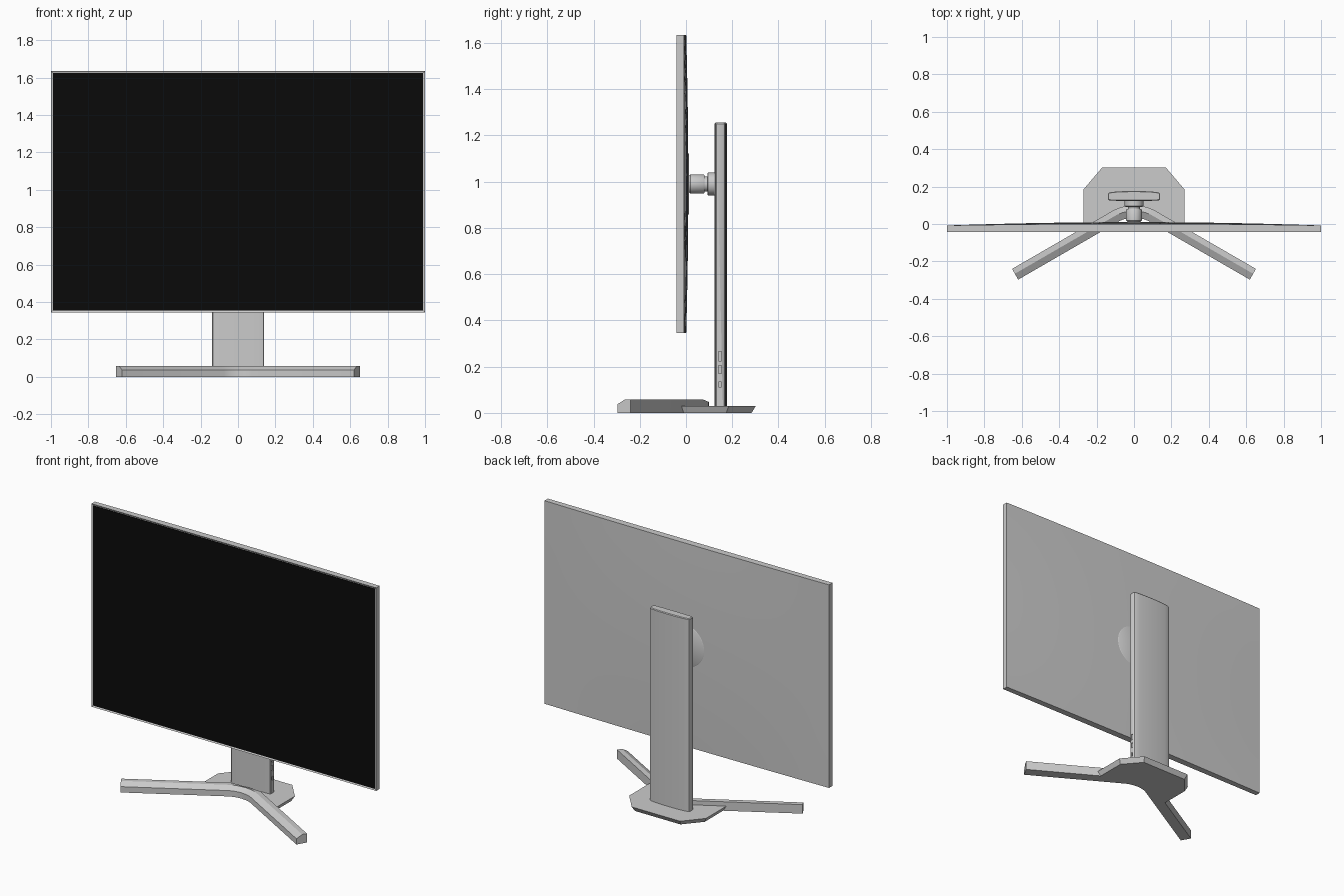
import bpy, bmesh, math
from mathutils import Vector

if "Cube" in bpy.data.objects:
    bpy.data.objects.remove(bpy.data.objects["Cube"])


def finish(name, verts, faces, smooth=None):
    me = bpy.data.meshes.new(name)
    me.from_pydata(verts, [], faces)
    bm = bmesh.new()
    bm.from_mesh(me)
    bmesh.ops.recalc_face_normals(bm, faces=bm.faces)
    bm.to_mesh(me)
    bm.free()
    ob = bpy.data.objects.new(name, me)
    bpy.context.collection.objects.link(ob)
    if smooth:
        bpy.ops.object.select_all(action='DESELECT')
        ob.select_set(True)
        bpy.context.view_layer.objects.active = ob
        bpy.ops.object.shade_smooth_by_angle(angle=math.radians(smooth))
    return ob


def loft(name, rings, smooth=None):
    """Skin equal-length closed rings and cap both ends."""
    n = len(rings[0])
    verts = [v for r in rings for v in r]
    faces = [(i * n + j, i * n + (j + 1) % n, (i + 1) * n + (j + 1) % n, (i + 1) * n + j)
             for i in range(len(rings) - 1) for j in range(n)]
    faces += [tuple(range(n)), tuple(range(len(verts) - n, len(verts)))]
    return finish(name, verts, faces, smooth)


def box(name, x0, x1, y0, y1, z0, z1):
    return loft(name, [[(x0, y0, z), (x1, y0, z), (x1, y1, z), (x0, y1, z)] for z in (z0, z1)])


def lathe_y(name, profile, z, n=48):
    """Turned part about a y axis; profile is (radius, y)."""
    return loft(name, [[(r * math.cos(2 * math.pi * k / n), y, z + r * math.sin(2 * math.pi * k / n))
                        for k in range(n)] for r, y in profile], 35)


ZC, HX, HZ = 0.99, 1.0, 0.645

# panel frame with a shallow recess holding the black screen
frame = box("panel_frame", -HX, HX, -0.042, -0.012, ZC - HZ, ZC + HZ)
bm = bmesh.new()
bm.from_mesh(frame.data)
front = [f for f in bm.faces if f.normal.y < -0.9]
bmesh.ops.inset_region(bm, faces=front, thickness=0.01)
bmesh.ops.translate(bm, verts=front[0].verts, vec=(0, 0.004, 0))
bm.to_mesh(frame.data)
bm.free()
screen = box("screen", -HX + 0.01, HX - 0.01, -0.041, -0.037, ZC - HZ + 0.01, ZC + HZ - 0.01)
black = bpy.data.materials.new("black")
black.diffuse_color = (0.003, 0.003, 0.003, 1)
black.use_nodes = True
black.node_tree.nodes["Principled BSDF"].inputs["Base Color"].default_value = black.diffuse_color
screen.data.materials.append(black)

# gently domed back cover
NX, NZ = 24, 16
verts, faces = [], []
for i in range(NX + 1):
    for j in range(NZ + 1):
        u, v = 2 * i / NX - 1, 2 * j / NZ - 1
        y = -0.008 + (1 - u * u) * (0.009 + 0.009 * (1 - v * v))
        verts.append((u * HX, y, ZC + v * HZ))
m = NZ + 1
for i in range(NX):
    for j in range(NZ):
        faces.append((i * m + j, (i + 1) * m + j, (i + 1) * m + j + 1, i * m + j + 1))
# rim skirt joining the cover to the frame
rim = ([i * m for i in range(NX)] + [NX * m + j for j in range(NZ)] +
       [i * m + NZ for i in range(NX, 0, -1)] + [j for j in range(NZ, 0, -1)])
base = len(verts)
verts += [(verts[k][0], -0.012, verts[k][2]) for k in rim]
for a in range(len(rim)):
    b = (a + 1) % len(rim)
    faces.append((rim[a], rim[b], base + b, base + a))
finish("back_cover", verts, faces, 35)

# mounting disc and pivot
lathe_y("mount_disc", [(0.135, -0.005), (0.135, 0.009), (0.13, 0.012)], ZC)
lathe_y("mount_pivot", [(0.036, 0.0), (0.036, 0.014), (0.042, 0.02), (0.042, 0.075), (0.038, 0.081),
                        (0.033, 0.081), (0.033, 0.092), (0.046, 0.092), (0.05, 0.096), (0.05, 0.13)], ZC)

# stand column: slightly curved slab
half = [(0.0, 0.123), (0.07, 0.1235), (0.12, 0.125), (0.135, 0.127), (0.14, 0.132),
        (0.14, 0.16), (0.136, 0.166), (0.125, 0.17), (0.10, 0.173), (0.05, 0.176), (0.0, 0.177)]
prof = half + [(-x, y) for x, y in half[-2:0:-1]]


def slab(z, s):
    return [(x * (1 - s / 0.14), 0.15 + (y - 0.15) * (1 - s / 0.027), z) for x, y in prof]


column = loft("stand_column", [slab(0.02, 0), slab(1.25, 0), slab(1.255, 0.004)], 35)

# port recesses on the right side of the column
for k, (z, w, h) in enumerate([(0.245, 0.014, 0.04), (0.188, 0.014, 0.034), (0.123, 0.008, 0.026)]):
    cutter = box(f"port_cutter_{k}", 0.132, 0.15, 0.147 - w / 2, 0.147 + w / 2, z - h / 2, z + h / 2)
    cutter.hide_render = True
    cutter.hide_viewport = False
    cutter.display_type = 'WIRE'
    mod = column.modifiers.new(f"port_{k}", 'BOOLEAN')
    mod.object = cutter
    mod.operation = 'DIFFERENCE'
    mod.solver = 'EXACT'
    if k < 2:
        box(f"port_tongue_{k}", 0.131, 0.138, 0.145, 0.149, z - h / 3, z + h / 3)

# base plate with undercut rear edge
rear = [(0.27, -0.03), (0.27, 0.185), (0.17, 0.302)]
rear += [(-x, y) for x, y in reversed(rear)]
outline = rear + [(-0.07, 0.065), (0.07, 0.065)]
rings = []
for z, s in ((0, 0.94), (0.03, 1.0)):
    rings.append([(x * s, y * s if y > 0.1 else y, z) for x, y in outline])
loft("base_plate", rings)

# V-shaped leg swept along its outer edge: (x, y, drop of rear top edge)
path = [(0.652, -0.24, 0), (0.105, 0.076, 0), (0.07, 0.09, 0.006), (0.035, 0.097, 0.01), (0, 0.1, 0.01)]
path += [(-x, y, d) for x, y, d in path[-2::-1]]
rings = []
for i, (x, y, d) in enumerate(path):
    p = Vector((x, y))
    dirs = []
    if i > 0:
        dirs.append((p - Vector(path[i - 1][:2])).normalized())
    if i < len(path) - 1:
        dirs.append((Vector(path[i + 1][:2]) - p).normalized())
    t = sum(dirs, Vector((0, 0))).normalized()
    nrm = Vector((-t.y, t.x)) / t.dot(dirs[0])
    if nrm.y > 0:
        nrm = -nrm
    section = [(0, 0), (0, 0.057 - d), (0.03, 0.057), (0.066, 0.037), (0.066, 0)]
    rings.append([(p.x + nrm.x * o, p.y + nrm.y * o, z) for o, z in section])
loft("base_legs", rings, 25)
